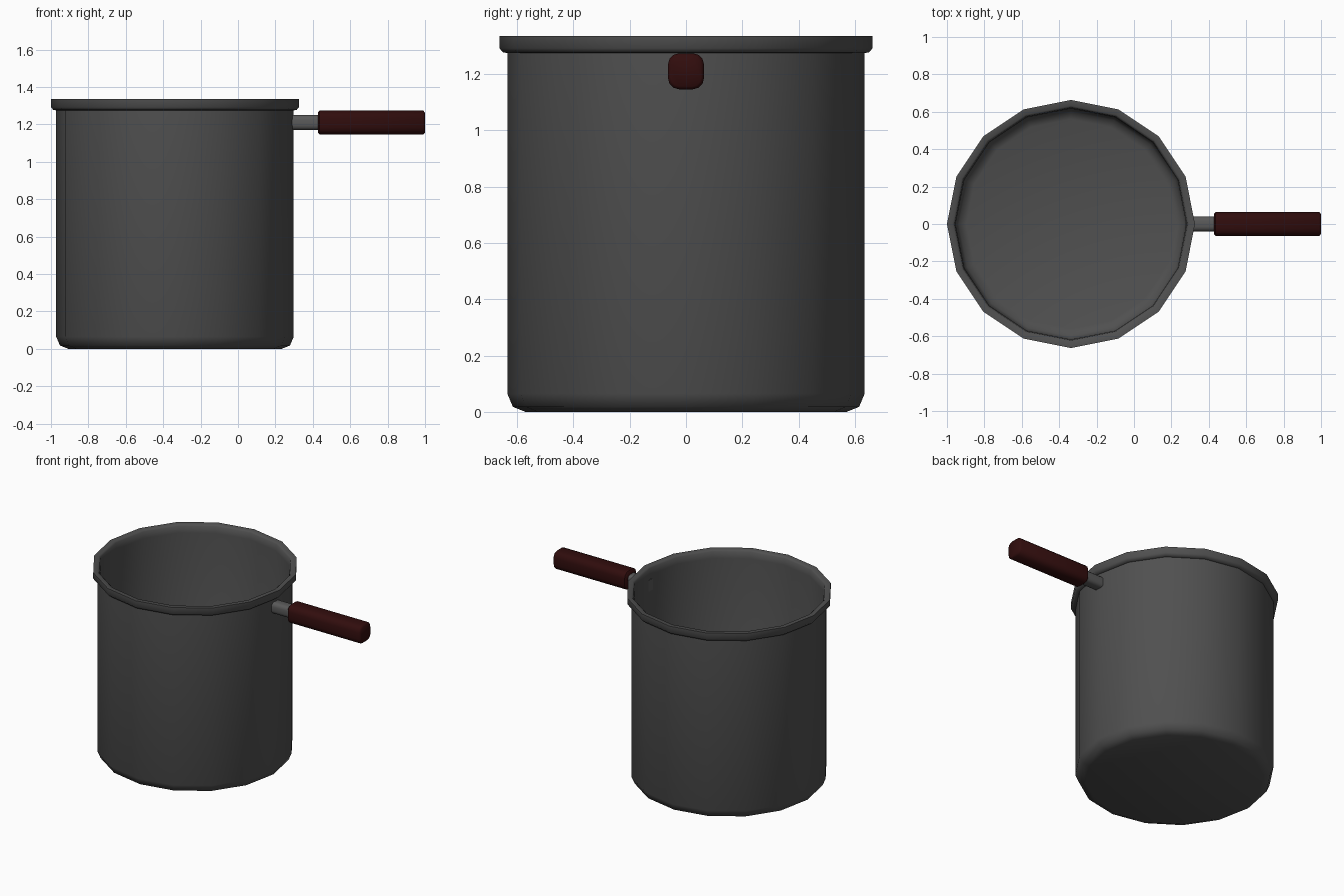
import bpy, bmesh, math

if "Cube" in bpy.data.objects:
    bpy.data.objects.remove(bpy.data.objects["Cube"])

def material(name, rgb):
    m = bpy.data.materials.new(name)
    m.diffuse_color = (*rgb, 1)
    m.use_nodes = True
    m.node_tree.nodes["Principled BSDF"].inputs["Base Color"].default_value = m.diffuse_color
    return m

steel = material("dark steel", (0.08, 0.08, 0.08))
rod_steel = material("rod steel", (0.10, 0.10, 0.10))
red = material("dark red grip", (0.031, 0.004, 0.004))

def loft(name, rings, mat, angle):
    """Join rings of points into a skin, with both ends capped."""
    bm = bmesh.new()
    vs = [[bm.verts.new(p) for p in r] for r in rings]
    for a, b in zip(vs, vs[1:]):
        n = len(a)
        for i in range(n):
            j = (i + 1) % n
            bm.faces.new((a[i], a[j], b[j], b[i]))
    bm.faces.new(vs[0][::-1])
    bm.faces.new(vs[-1])
    bmesh.ops.recalc_face_normals(bm, faces=bm.faces)
    me = bpy.data.meshes.new(name)
    bm.to_mesh(me)
    bm.free()
    ob = bpy.data.objects.new(name, me)
    bpy.context.collection.objects.link(ob)
    me.materials.append(mat)
    bpy.ops.object.select_all(action='DESELECT')
    ob.select_set(True)
    bpy.context.view_layer.objects.active = ob
    bpy.ops.object.shade_smooth_by_angle(angle=math.radians(angle))
    return ob

# pot: 16-sided turned profile, outside, rim, then inside down to the floor
CX, N = -0.337, 16
profile = [(0.57, 0), (0.615, 0.018), (0.635, 0.065), (0.635, 1.275),
           (0.65, 1.277), (0.663, 1.292), (0.663, 1.335), (0.632, 1.335),
           (0.622, 1.325), (0.617, 1.28), (0.617, 0.075), (0.60, 0.035), (0.56, 0.02)]
loft("pot", [[(CX + r * math.cos(math.tau * i / N), r * math.sin(math.tau * i / N), z)
              for i in range(N)] for r, z in profile], steel, 50)

# cross-section: rounded square around the handle axis
HZ = 1.21
def section(x, half, corner, steps=3):
    pts = []
    for q in range(4):
        c = math.radians(45 + 90 * q)
        oy, oz = [math.copysign(half - corner, f(c)) for f in (math.cos, math.sin)]
        for s in range(steps + 1):
            a = math.radians(90 * q + 90 * s / steps)
            pts.append((x, oy + corner * math.cos(a), HZ + oz + corner * math.sin(a)))
    return pts

# handle rod
loft("handle_rod", [section(x, 0.04, 0.025) for x in (0.275, 0.45)], rod_steel, 40)
# handle grip with softened ends
loft("handle_grip", [section(x, h, c) for x, h, c in
     ((0.427, 0.053, 0.03), (0.436, 0.064, 0.04), (0.99, 0.064, 0.04), (1.0, 0.053, 0.03))], red, 50)
